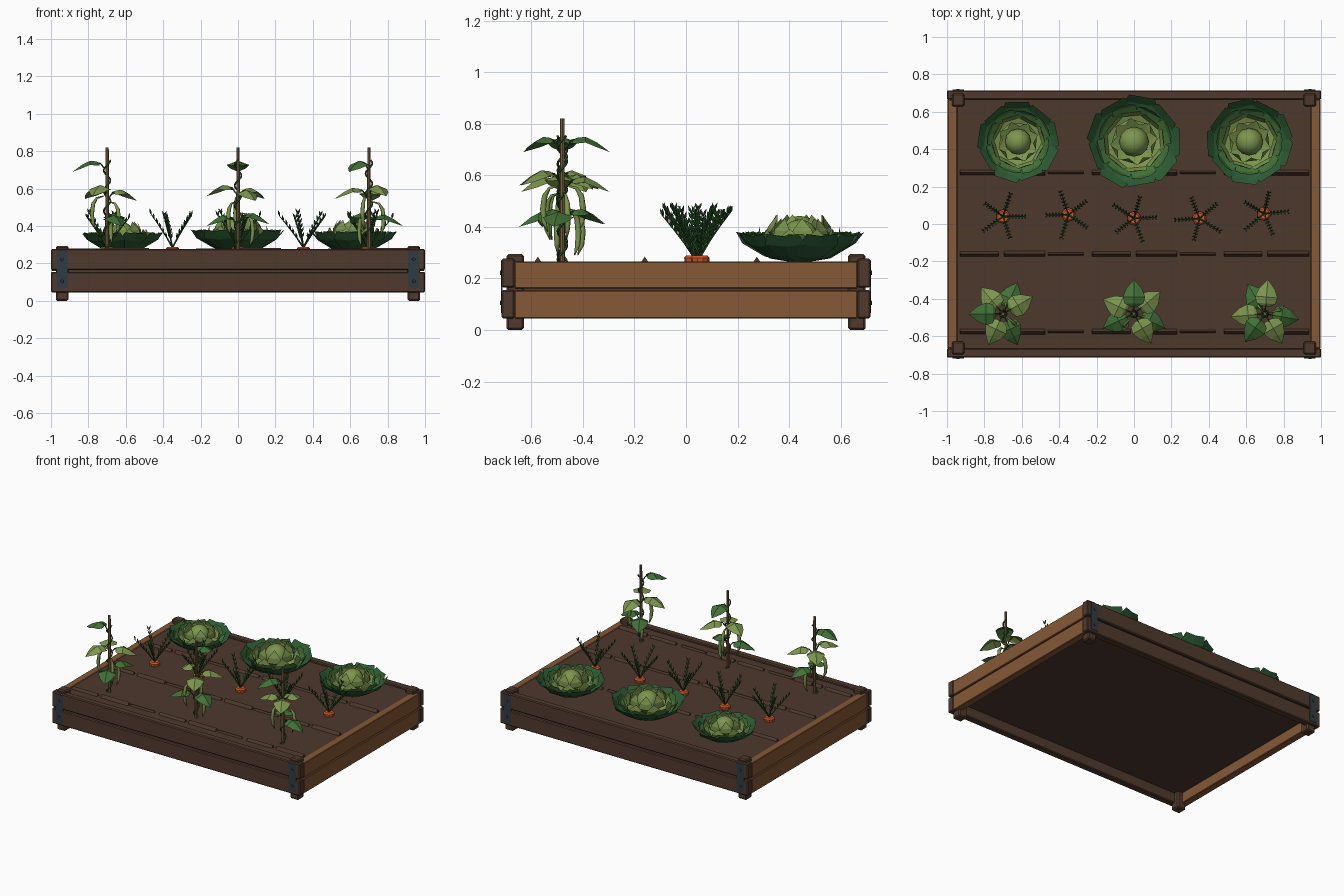
import bpy, bmesh, math
from mathutils import Vector, Matrix

if "Cube" in bpy.data.objects:
    bpy.data.objects.remove(bpy.data.objects["Cube"])


def srgb(r, g, b):
    f = lambda c: c / 12.92 if c <= 0.04045 else ((c + 0.055) / 1.055) ** 2.4
    return (f(r / 255), f(g / 255), f(b / 255), 1)


def material(name, *rgb):
    m = bpy.data.materials.new(name)
    m.diffuse_color = srgb(*rgb)
    m.use_nodes = True
    m.node_tree.nodes["Principled BSDF"].inputs["Base Color"].default_value = m.diffuse_color
    return m


DARK_WOOD = material("dark wood", 80, 58, 45)
LIGHT_WOOD = material("light wood", 133, 88, 54)
SOIL = material("soil", 77, 56, 44)
METAL = material("dark metal", 48, 60, 65)
ORANGE = material("carrot orange", 205, 88, 40)
DEEP = material("deep green", 45, 92, 52)
GREEN = material("leaf green", 66, 112, 54)
PALE = material("pale green", 124, 150, 78)
FROND = material("frond green", 42, 84, 40)
STAKE = material("stake wood", 122, 92, 62)


def finish(name, bm, mat, smooth=False):
    me = bpy.data.meshes.new(name)
    bm.to_mesh(me)
    bm.free()
    me.materials.append(mat)
    ob = bpy.data.objects.new(name, me)
    bpy.context.collection.objects.link(ob)
    if smooth:
        for p in me.polygons:
            p.use_smooth = True
    return ob


def box(name, lo, hi, mat, bevel=0.0):
    lo, hi = Vector(lo), Vector(hi)
    bm = bmesh.new()
    bmesh.ops.create_cube(bm, size=1, matrix=Matrix.Translation((lo + hi) / 2) @ Matrix.Diagonal((*(hi - lo), 1)))
    if bevel:
        bmesh.ops.bevel(bm, geom=bm.edges[:], offset=bevel, segments=1, affect='EDGES')
    return finish(name, bm, mat)


def tube(bm, pts, radii, sides=5):
    """Tube through points with one radius per point."""
    pts = [Vector(p) for p in pts]
    rings = []
    for i, p in enumerate(pts):
        t = (pts[min(i + 1, len(pts) - 1)] - pts[max(i - 1, 0)]).normalized()
        u = t.cross(Vector((0.31, 0.95, 0.05))).normalized()
        v = t.cross(u)
        rings.append([bm.verts.new(p + radii[i] * (u * math.cos(a) + v * math.sin(a)))
                      for a in (2 * math.pi * k / sides for k in range(sides))])
    for a, b in zip(rings, rings[1:]):
        for k in range(sides):
            n = (k + 1) % sides
            bm.faces.new((a[k], a[n], b[n], b[k]))
    bm.faces.new(rings[0][::-1])
    bm.faces.new(rings[-1])


def leaf(bm, centre, angle, rows, fold):
    """Leaf from rows of (radius, height, half width); the midrib is raised by fold."""
    d = Vector((math.cos(angle), math.sin(angle), 0))
    s = Vector((-d.y, d.x, 0))
    up = Vector((0, 0, 1))
    grid = []
    for r, z, w in rows:
        c = Vector(centre) + d * r + up * z
        f = up * fold * min(1, w / 0.05)
        grid.append([bm.verts.new(c + s * w - f), bm.verts.new(c), bm.verts.new(c - s * w - f)])
    for a, b in zip(grid, grid[1:]):
        for k in (0, 1):
            bm.faces.new((a[k + 1], a[k], b[k], b[k + 1]))


def polar(c, r, a, z):
    return Vector((c[0] + r * math.cos(a), c[1] + r * math.sin(a), z))


# --- Planter frame ---
for s, side in ((-1, "front"), (1, "back")):
    for lo, hi, lvl in ((0.045, 0.155, "lower"), (0.165, 0.277, "upper")):
        y = sorted((s * 0.665, s * 0.715))
        box(f"{side}_{lvl}_plank", (-1, y[0], lo), (1, y[1], hi), DARK_WOOD, 0.006)
for s, side in ((-1, "left"), (1, "right")):
    for lo, hi, lvl in ((0.045, 0.153, "lower"), (0.16, 0.266, "upper")):
        x = sorted((s * 0.945, s * 0.997))
        box(f"{side}_{lvl}_plank", (x[0], -0.665, lo), (x[1], 0.665, hi), LIGHT_WOOD, 0.004)
for sx in (-1, 1):
    for sy in (-1, 1):
        x, y = sx * 0.94, sy * 0.663
        box("corner_post", (x - 0.034, y - 0.034, 0), (x + 0.034, y + 0.034, 0.294), DARK_WOOD, 0.008)
        ys = sorted((sy * 0.712, sy * 0.718))
        box("corner_bracket", (x - 0.03, ys[0], 0.065), (x + 0.03, ys[1], 0.27), METAL)
        for z in (0.105, 0.222):
            bm = bmesh.new()
            tube(bm, [(x, sy * 0.714, z), (x, sy * 0.722, z)], [0.01, 0.008], 8)
            finish("bracket_bolt", bm, METAL)

# --- Soil bed with furrow ridges ---
box("soil", (-0.95, -0.67, 0.12), (0.95, 0.67, 0.262), SOIL)
for y in (-0.575, -0.16, 0.275):
    bm = bmesh.new()
    for i in range(8):
        x0 = -0.93 + i * 0.235
        L, w, h = ((0.205, 0.014, 0.018), (0.22, 0.016, 0.022), (0.19, 0.009, 0.013))[i % 3]
        ends = [[bm.verts.new((x, y + dy, z)) for dy, z in ((-w, 0.26), (0, 0.262 + h), (w, 0.26))]
                for x in (x0, x0 + L)]
        a, b = ends
        for k in range(3):
            bm.faces.new((a[k], b[k], b[(k + 1) % 3], a[(k + 1) % 3]))
        bm.faces.new(a[::-1])
        bm.faces.new(b)
    bmesh.ops.recalc_face_normals(bm, faces=bm.faces[:])
    finish("furrow_ridge", bm, SOIL)

# --- Cabbages: rings of (name, colour, count, turn, rows) around a round heart ---
RINGS = (
    ("outer_leaves", DEEP, 9, 0.0, ((0.03, 0.0, 0.02), (0.12, 0.015, 0.06), (0.2, 0.065, 0.088), (0.238, 0.11, 0.07))),
    ("middle_leaves", GREEN, 8, 0.3, ((0.03, 0.01, 0.02), (0.12, 0.03, 0.06), (0.18, 0.075, 0.068), (0.195, 0.115, 0.03))),
    ("light_leaves", PALE, 8, 0.1, ((0.05, 0.015, 0.03), (0.135, 0.045, 0.058), (0.155, 0.09, 0.05), (0.15, 0.14, 0.0))),
    ("heart_leaves", PALE, 8, 0.5, ((0.05, 0.05, 0.03), (0.115, 0.09, 0.05), (0.115, 0.13, 0.04), (0.095, 0.185, 0.0))),
)
for x, s, turn in ((-0.62, 0.87, 0.2), (0, 1.0, 0.0), (0.617, 0.92, 0.4)):
    c = (x, 0.44, 0.263)
    for name, mat, n, off, rows in RINGS:
        bm = bmesh.new()
        for i in range(n):
            wob = 1 + 0.025 * (-1) ** i
            leaf(bm, c, turn + off + 2 * math.pi * i / n,
                 [(r * s * wob, z * s, w * s) for r, z, w in rows], -0.008)
        finish("cabbage_" + name, bm, mat)
    bm = bmesh.new()
    bmesh.ops.create_uvsphere(bm, u_segments=12, v_segments=8, radius=0.08 * s,
                              matrix=Matrix.Translation((x, 0.44, 0.263 + 0.1 * s)))
    finish("cabbage_heart", bm, PALE, True)

# --- Carrots: orange crown and five feathery fronds ---
for n, (x, y) in enumerate(((-0.7, 0.04), (-0.35, 0.05), (0, 0.03), (0.35, 0.03), (0.695, 0.055))):
    bm = bmesh.new()
    tube(bm, [(x, y, 0.2), (x, y, 0.28), (x, y, 0.289)], [0.03, 0.037, 0.028], 10)
    finish("carrot_crown", bm, ORANGE)
    bm = bmesh.new()
    for i in range(5):
        a = 2 * math.pi * i / 5 + n * 0.65
        reach, top = 0.115 + 0.012 * (i % 2), 0.44 + 0.012 * (i % 3)
        path = [polar((x, y), reach * t ** 1.1, a, 0.285 + (top - 0.285) * t) for t in (0, 0.33, 0.67, 1)]
        tube(bm, path, [0.005, 0.004, 0.003, 0.002], 4)
        out = Vector((math.cos(a), math.sin(a), 0))
        side = Vector((-out.y, out.x, 0))
        for j in range(6):
            t = 0.3 + 0.7 * j / 5
            p = polar((x, y), reach * t ** 1.1, a, 0.285 + (top - 0.285) * t)
            for sg in (-1, 1):
                q = p + side * sg * 0.013 + out * 0.007 + Vector((0, 0, 0.03))
                tube(bm, [p, (p + q) / 2, q], [0.002, 0.0055, 0.0005], 4)
    finish("carrot_fronds", bm, FROND)

# --- Climbing beans: stake, twining vine, leaves in tiers and hanging pods ---
BLADE = ((0.04, -0.012, 0.02), (0.055, 0.0, 0.05), (0.09, 0.004, 0.06), (0.135, -0.018, 0.042), (0.185, -0.055, 0.0))
TIERS = (  # turn in degrees, height, colour
    (0, 0.745, GREEN), (-50, 0.6, PALE), (65, 0.615, PALE), (-150, 0.59, PALE),
    (115, 0.455, GREEN), (-115, 0.465, GREEN))
for x, rot in ((-0.7, 180), (0, 90), (0.7, 235)):
    c = (x, -0.48, 0)
    bm = bmesh.new()
    tube(bm, [(x, -0.48, 0.25), (x, -0.48, 0.82)], [0.011, 0.009], 7)
    finish("bean_stake", bm, STAKE)
    bm = bmesh.new()
    steps = 48
    tube(bm, [polar(c, 0.018, math.radians(rot) + 9 * math.pi * i / steps, 0.262 + 0.49 * i / steps)
              for i in range(steps + 1)], [0.005] * (steps + 1), 5)
    for deg, z, _ in TIERS:
        a = math.radians(rot + deg)
        tube(bm, [polar(c, 0.012, a, z - 0.04), polar(c, 0.035, a, z - 0.01), polar(c, 0.08, a, z)],
             [0.004, 0.004, 0.003], 5)
    finish("bean_vine", bm, FROND)
    for mat, name in ((GREEN, "bean_leaves"), (PALE, "bean_young_leaves")):
        bm = bmesh.new()
        for deg, z, m in TIERS:
            if m is mat:
                leaf(bm, (x, -0.48, z), math.radians(rot + deg), BLADE, 0.022)
        finish(name, bm, mat)
    bm = bmesh.new()
    for deg, top in ((10, 0.55), (140, 0.52), (255, 0.46)):
        a = math.radians(rot + deg)
        tube(bm, [polar(c, r, a, top - d) for r, d in
                  ((0.02, -0.01), (0.055, 0.0), (0.075, 0.03), (0.082, 0.08), (0.078, 0.13), (0.062, 0.17))],
             [0.003, 0.006, 0.011, 0.012, 0.01, 0.002], 6)
    finish("bean_pods", bm, PALE, True)
